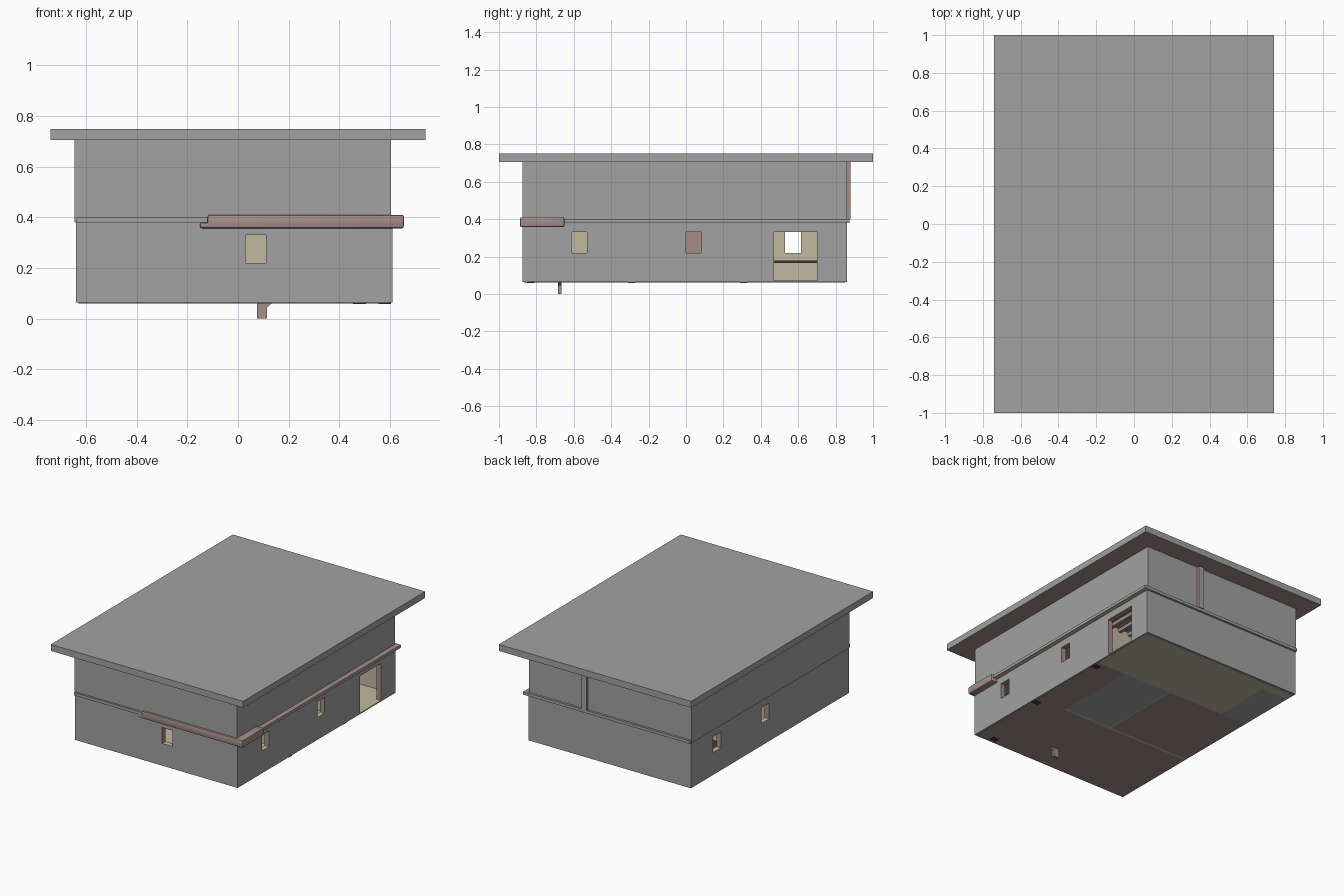
import bpy, bmesh
from mathutils import Vector

if "Cube" in bpy.data.objects:
    bpy.data.objects.remove(bpy.data.objects["Cube"])


def material(name, rgb):
    m = bpy.data.materials.new(name)
    m.use_nodes = True
    col = (*rgb, 1)
    m.diffuse_color = col
    m.node_tree.nodes["Principled BSDF"].inputs["Base Color"].default_value = col
    return m


GREY = material("concrete grey", (.36, .36, .36))
PINK = material("pinkish brown", (.37, .27, .245))
BEIGE = material("beige plaster", (.53, .48, .35))
DARK = material("dark wood", (.06, .045, .04))


def box(name, x, y, z, mats, rule=None, bevel=0):
    """Box from (min, max) ranges; rule picks a material slot from a face."""
    bm = bmesh.new()
    bmesh.ops.create_cube(bm, size=1)
    for v in bm.verts:
        v.co = Vector([(r[0] + r[1]) / 2 + c * (r[1] - r[0])
                       for r, c in zip((x, y, z), v.co)])
    if bevel:
        bmesh.ops.bevel(bm, geom=bm.edges[:], offset=bevel, segments=2,
                        profile=.5, affect='EDGES')
    bm.normal_update()
    if rule:
        for f in bm.faces:
            f.material_index = rule(f)
    me = bpy.data.meshes.new(name)
    bm.to_mesh(me)
    bm.free()
    for m in mats:
        me.materials.append(m)
    ob = bpy.data.objects.new(name, me)
    bpy.context.collection.objects.link(ob)
    return ob


def cut(target, cutters):
    """Subtract the cutters, bake the result and drop the helpers."""
    for c in cutters:
        c.hide_render = True
        mod = target.modifiers.new("cut", 'BOOLEAN')
        mod.operation = 'DIFFERENCE'
        mod.solver = 'EXACT'
        mod.object = c
    bpy.context.view_layer.update()
    dg = bpy.context.evaluated_depsgraph_get()
    me = bpy.data.meshes.new_from_object(target.evaluated_get(dg))
    target.modifiers.clear()
    target.data = me
    for c in cutters:
        bpy.data.objects.remove(c)


# Main extents
X0, X1, Y0, Y1 = -.64, .61, -.875, .86
BASE, MID, EAVE = .065, .38, .705
T = .035


def underside(f):
    return 1 if f.normal.z < -.5 else 0


# Roof slab and solid upper storey
box("roof", (-.74, .74), (-1, 1), (EAVE, .75), [GREY, PINK], underside)
box("upper_walls", (X0 - .005, X1 - .005), (Y0, Y1), (MID, EAVE), [GREY])

# Hollow lower storey with windows and a doorway
lower = box("lower_walls", (X0, X1), (Y0, Y1), (BASE, MID), [GREY])
WIN = (.22, .33)
right, left = (X1 - .1, X1 + .1), (X0 - .1, X0 + .1)
cutters = [
    box("room_cutter", (X0 + T, X1 - T), (Y0 + T, Y1 - T), (.072, .37), [GREY]),
    box("front_window_cutter", (.03, .11), (Y0 - .1, Y0 + .1), WIN, [GREY]),
    box("door_cutter", right, (.47, .70), (.072, .33), [GREY]),
]
for y in (-.61, 0):
    cutters.append(box("right_window_cutter", right, (y, y + .08), WIN, [GREY]))
for y in (0, .53):
    cutters.append(box("left_window_cutter", left, (y, y + .085), WIN, [GREY]))
cut(lower, cutters)

# Outer faces grey, room faces beige, window and door reveals and ceiling pink
lower.data.materials.clear()
for m in (GREY, PINK, BEIGE):
    lower.data.materials.append(m)
for p in lower.data.polygons:
    c, n = p.center, p.normal
    depth = min(c.x - X0, X1 - c.x, c.y - Y0, Y1 - c.y)
    if abs(n.z) > .5:
        outside = c.z < BASE + .003 or c.z > MID - .003
    else:
        outside = depth < .003
    if outside:
        p.material_index = 0
    elif n.z < -.5 or (depth < T - .003 and n.z < .5):
        p.material_index = 1
    else:
        p.material_index = 2

# Partitions, counter and ceiling joists inside
IN0, IN1 = X0 + T, X1 - T
box("front_partition", (IN0, .38), (-.25, -.23), (.072, .37), [BEIGE])
box("rear_partition", (IN0, IN1), (.35, .37), (.072, .37), [BEIGE])
box("cross_partition", (-.01, .01), (-.23, .35), (.072, .37), [PINK])
box("counter", (IN0, -.4), (.40, Y1 - T), (.072, .166), [BEIGE])
box("counter_top", (IN0, -.39), (.39, Y1 - T), (.166, .178), [DARK])
for i in range(6):
    x = .1 + i * .08
    box("ceiling_joist", (x, x + .02), (.37, Y1 - T), (.345, .37), [PINK])

# Floor finishes seen from beneath
FZ = (.061, BASE)
box("front_floor", (X0 + .01, X1 - .01), (Y0 + .01, -.25), FZ, [PINK])
box("left_floor", (X0 + .01, -.005), (-.23, .36), FZ, [PINK])
box("right_floor", (.38, X1 - .01), (-.25, .36), FZ, [PINK])
box("middle_floor", (.005, .38), (-.23, .36), FZ, [GREY])
box("rear_floor", (-.43, X1 - .01), (.36, Y1 - .01), FZ, [BEIGE])
box("rear_side_floor", (X0 + .01, -.43), (.36, .78), FZ, [GREY])
box("rear_corner_floor", (X0 + .01, -.43), (.78, Y1 - .01), FZ, [BEIGE])
box("floor_gap_strip", (X0 + .01, .38), (-.25, -.23), FZ, [BEIGE])
box("floor_joint", (-.005, .005), (-.23, .36), FZ, [BEIGE])
for x, y in ((.48, -.83), (.58, -.29), (.58, .31)):
    box("floor_stud", (x - .025, x + .025), (y - .02, y + .02), (.058, .064), [DARK])


# String course between the storeys
def ledge_faces(f):
    if f.normal.z < -.5:
        return 2
    return 1 if f.normal.z > .5 else 0


LZ = (.38, .40)
box("right_ledge", (X1 - .02, X1 + .03), (-.66, Y1 + .015), LZ,
    [GREY, PINK, BEIGE], ledge_faces)
box("front_ledge", (X0, -.12), (Y0 - .013, Y0 + .02), LZ, [GREY])
box("rear_ledge", (X0, X1 + .03), (Y1 - .02, Y1 + .015), LZ, [GREY])

# Rounded rail wrapping the front corner
RZ = (.357, .41)
for name, x, y, z in (
        ("front_rail", (-.12, .655), (Y0 - .012, Y0 + .025), RZ),
        ("front_rail_end", (-.15, -.1), (Y0 - .01, Y0 + .02), (.357, .381)),
        ("side_rail", (X1 - .03, .655), (Y0 - .012, -.65), RZ)):
    rail = box(name, x, y, z, [PINK], bevel=.008)
    for p in rail.data.polygons:
        p.use_smooth = True
    rail.data.set_sharp_from_angle(angle=.6)

# Downpipe on the back wall
box("rear_downpipe", (.15, .19), (Y1 - .01, Y1 + .02), (LZ[1], EAVE),
    [GREY, PINK], lambda f: 1 if abs(f.normal.x) > .5 else 0)

# Foot under the floor, with its small bracket
box("foot", (.075, .115), (-.685, -.665), (0, BASE), [PINK])
bracket = box("foot_bracket", (.115, .135), (-.685, -.665), (.045, BASE), [PINK])
for v in bracket.data.vertices:
    if v.co.x > .13 and v.co.z < .05:
        v.co.z = .062
